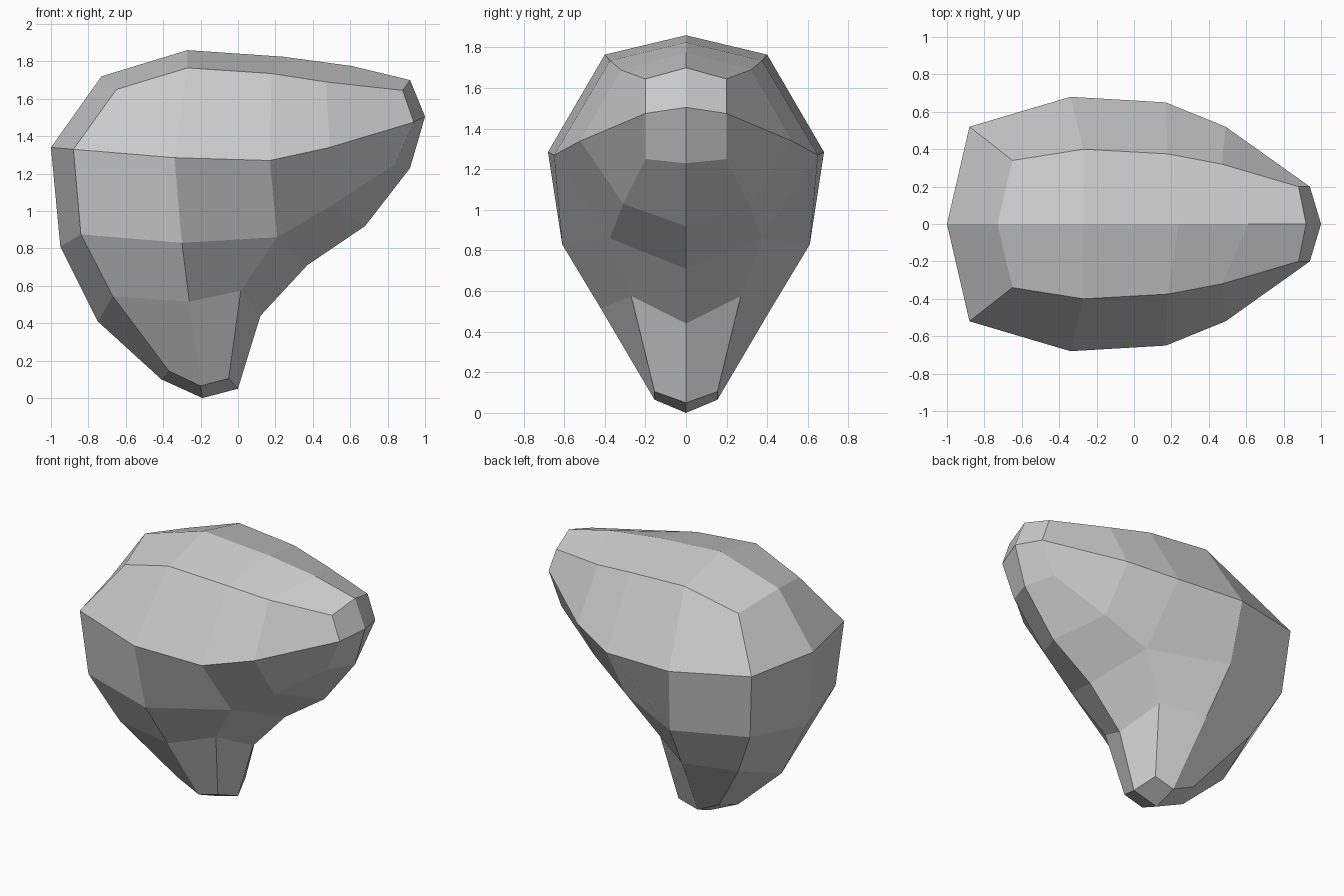
import bpy
import bmesh

default_cube = bpy.data.objects.get("Cube")
if default_cube:
    bpy.data.objects.remove(default_cube, do_unlink=True)


def make_material(name, colour):
    material = bpy.data.materials.new(name)
    material.use_nodes = True
    material.diffuse_color = colour
    shader = material.node_tree.nodes.get("Principled BSDF")
    shader.inputs["Base Color"].default_value = colour
    shader.inputs["Roughness"].default_value = 0.8
    return material


def centre(*points):
    """Points on the symmetry plane, given as x, z."""
    return [(x, 0, z) for x, z in points]


def side(*points):
    """Points on the front half, given as x, half width, z."""
    return [(x, -width, z) for x, width, z in points]


def add_strip(bm, upper, lower):
    """Join two rows of points, running from -x to +x, with quads."""
    top = [bm.verts.new(point) for point in upper]
    bottom = [bm.verts.new(point) for point in lower]
    for i in range(len(top) - 1):
        bm.faces.new((bottom[i], bottom[i + 1], top[i + 1], top[i]))


# Centre line: top ridge, the two ends, overhang and underside
ridge = centre((-.73, 1.72), (-.27, 1.86), (.24, 1.825), (.61, 1.775), (.92, 1.70))
blunt_end = centre((-1, 1.34), (-.95, .81), (-.75, .41))
nose = centre((1, 1.505))
overhang = centre((.37, .71), (.68, .92), (.92, 1.23))
neck = centre((.12, .44))
keel = centre((-.41, .10), (-.19, 0), (0, .05))

# Side rows from the shoulder down to the foot
shoulder = side((-.65, .34, 1.65), (-.27, .40, 1.765), (.18, .375, 1.735),
                (.47, .32, 1.69), (.88, .20, 1.645))
girth = side((-.88, .52, 1.33), (-.34, .68, 1.285), (.17, .65, 1.27),
             (.49, .52, 1.34), (.94, .20, 1.475))
belly = side((-.84, .48, .875), (-.30, .61, .83), (.21, .375, .86),
             (.50, .31, 1.03), (.84, .20, 1.25))
waist = side((-.67, .37, .545), (-.26, .42, .515), (.015, .27, .575))
foot = side((-.37, .155, .145), (-.20, .155, .065), (-.05, .155, .105))

# Complete rows that start and finish on the centre line
shoulder_row = ridge[:1] + shoulder + ridge[-1:]
girth_row = blunt_end[:1] + girth + nose
belly_row = blunt_end[1:2] + belly + overhang[-1:]
stem_row = blunt_end[1:2] + belly[:3] + overhang[:1]
waist_row = blunt_end[2:] + waist + neck
foot_row = keel[:1] + foot + keel[-1:]

bm = bmesh.new()
for upper, lower in (
    (ridge, shoulder),
    (shoulder_row, girth_row),
    (girth_row, belly_row),
    (belly[2:], overhang),
    (stem_row, waist_row),
    (waist_row, foot_row),
    (foot, keel),
):
    add_strip(bm, upper, lower)
bmesh.ops.remove_doubles(bm, verts=bm.verts[:], dist=0.001)

mesh = bpy.data.meshes.new("faceted_rock")
bm.to_mesh(mesh)
bm.free()
rock = bpy.data.objects.new("faceted_rock", mesh)
bpy.context.collection.objects.link(rock)
mesh.materials.append(make_material("stone_grey", (0.6, 0.6, 0.6, 1)))

# Mirror the front half to the back
mirror = rock.modifiers.new("mirror_back", "MIRROR")
mirror.use_axis = (False, True, False)
mirror.use_clip = True
mirror.merge_threshold = 0.001
